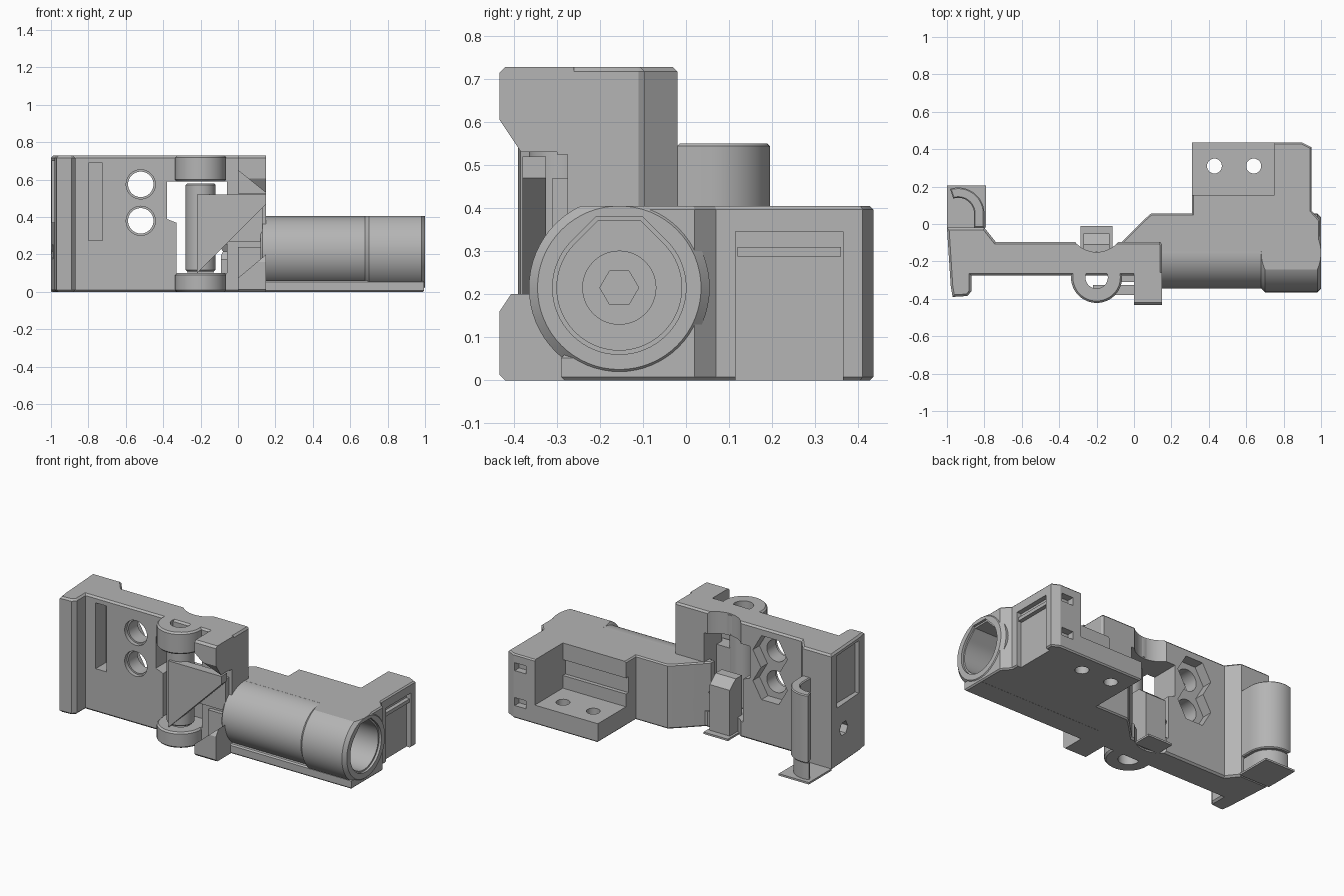
import bpy, bmesh, math
from mathutils import Matrix

old = bpy.data.objects.get("Cube")
if old:
    bpy.data.objects.remove(old, do_unlink=True)

grey = bpy.data.materials.new("matte grey")
grey.use_nodes = True
COLOUR = (0.46, 0.46, 0.46, 1)
grey.diffuse_color = COLOUR
grey.node_tree.nodes["Principled BSDF"].inputs["Base Color"].default_value = COLOUR


def prism(name, pts, lo, hi, axis="z", bevel=0):
    """Extrude an outline: z uses (x,y), y uses (x,z), x uses (y,z)."""
    place = {"z": lambda a, b, c: (a, b, c),
             "y": lambda a, b, c: (a, c, b),
             "x": lambda a, b, c: (c, a, b)}[axis]
    bm = bmesh.new()
    face = bm.faces.new([bm.verts.new(place(a, b, lo)) for a, b in pts])
    ext = bmesh.ops.extrude_face_region(bm, geom=[face])
    move = Matrix.Translation(place(0, 0, hi - lo))
    bmesh.ops.transform(bm, matrix=move,
                        verts=[v for v in ext["geom"] if isinstance(v, bmesh.types.BMVert)])
    bmesh.ops.recalc_face_normals(bm, faces=bm.faces)
    if bevel:
        k = "xyz".index(axis)
        rim = [e for e in bm.edges if abs(e.verts[0].co[k] - e.verts[1].co[k]) < 1e-5]
        bmesh.ops.bevel(bm, geom=rim, offset=bevel, segments=1, affect="EDGES")
    mesh = bpy.data.meshes.new(name)
    bm.to_mesh(mesh)
    bm.free()
    mesh.materials.append(grey)
    ob = bpy.data.objects.new(name, mesh)
    bpy.context.collection.objects.link(ob)
    return ob


def box(name, x, y, z, bevel=0):
    return prism(name, [(x[0], y[0]), (x[1], y[0]), (x[1], y[1]), (x[0], y[1])], *z, bevel=bevel)


def arc(cx, cy, r, a0=0, a1=360, n=48):
    steps = n if a1 - a0 == 360 else n + 1
    return [(cx + r * math.cos(math.radians(a0 + (a1 - a0) * i / n)),
             cy + r * math.sin(math.radians(a0 + (a1 - a0) * i / n))) for i in range(steps)]


def cut(target, *cutters):
    for c in cutters:
        c.hide_render = True
        mod = target.modifiers.new("cut", "BOOLEAN")
        mod.operation, mod.solver, mod.object = "DIFFERENCE", "EXACT", c
        bpy.context.view_layer.objects.active = target
        bpy.ops.object.modifier_apply(modifier=mod.name)
        bpy.data.objects.remove(c, do_unlink=True)


PIN = (-0.2, -0.285)       # vertical hinge axis (x, y)
AXLE = (-0.155, 0.215)     # barrel axis (y, z)


def axle_hole(r=0.045, n=6, lo=-1.1, hi=1.1):
    return prism("axle_cutter", arc(*AXLE, r, n=n), lo, hi, "x")


def pin_hole():
    return prism("pin_cutter", arc(*PIN, 0.06), -0.1, 0.9)


# Upright clamp plate with an end lip
plate = prism("clamp_plate", [(-1, -0.02), (-0.8, -0.02), (-0.74, -0.095), (0.14, -0.095),
              (0.15, -0.11), (0.15, -0.275), (-0.87, -0.275), (-0.87, -0.36), (-0.89, -0.385),
              (-0.97, -0.39), (-0.98, -0.33)], 0, 0.728, bevel=0.011)
cut(plate,
    prism("back_scoop", arc(-0.2, 0, 0.15), -0.1, 0.9),
    prism("hinge_window", [(-0.33, 0.1), (-0.06, 0.1), (-0.06, 0.59), (-0.38, 0.59),
          (-0.38, 0.39), (-0.33, 0.37)], -0.5, 0.1, "y"),
    prism("strap_slot", [(-0.8, 0.275), (-0.725, 0.275), (-0.725, 0.69), (-0.8, 0.69)],
          -0.4, -0.17, "y"),
    box("end_pocket", (-1.1, -0.955), (-0.32, -0.08), (0.37, 0.7)),
    axle_hole(lo=-1.1, hi=-0.2))
for z in (0.38, 0.575):
    cut(plate, prism("bolt_hole", arc(-0.52, z, 0.068), -0.5, 0.1, "y"),
        prism("counterbore", arc(-0.52, z, 0.078), -0.4, -0.25, "y"),
        prism("nut_pocket", arc(-0.52, z, 0.12, n=6), -0.16, 0.1, "y"))

# Hinge rings of the plate and the knuckle between them
for name, lo, hi in (("lower_hinge_ring", 0, 0.1), ("upper_hinge_ring", 0.59, 0.728)):
    ring = prism(name, arc(*PIN, 0.137), lo, hi, bevel=0.01)
    cut(ring, pin_hole())
knuckle = prism("hinge_knuckle", arc(*PIN, 0.08), 0.11, 0.58, bevel=0.008)
cut(knuckle, pin_hole())

# Latch jaws on the front of the plate
upper = prism("upper_jaw", [(-0.26, 0.728), (-0.42, 0.728), (-0.433, 0.715), (-0.433, 0.605),
              (-0.38, 0.525), (-0.26, 0.525)], 0, 0.15, "x")
cut(upper, prism("jaw_slope", [(-0.1, 0.4), (0.16, 0.4), (0.15, 0.53), (-0.1, 0.73)],
                 -0.6, -0.3, "y"))
lower = prism("lower_jaw", [(-0.26, 0), (-0.42, 0), (-0.433, 0.013), (-0.433, 0.16),
              (-0.38, 0.24), (-0.26, 0.24)], 0, 0.15, "x")
cut(lower, prism("jaw_slope", [(-0.1, 0.4), (0.16, 0.4), (0.15, 0.2), (-0.1, -0.01)],
                 -0.6, -0.3, "y"))
prism("web_triangle", [(-0.22, 0.1), (-0.22, 0.52), (0.15, 0.52), (0.15, 0.47)],
      -0.38, -0.325, "y")
hinge_leaf = box("hinge_leaf", (-0.2, 0.13), (-0.31, -0.22), (0.27, 0.47))
cut(hinge_leaf, pin_hole())

# Arm body with a stepped rear block
arm = prism("arm_body", [(-0.09, -0.12), (0.05, 0.02), (0.09, 0.055), (0.31, 0.055),
            (0.31, 0.435), (0.9, 0.435), (0.95, 0.41), (0.95, 0.07), (0.995, 0.02),
            (0.995, -0.155), (-0.09, -0.155)], 0, 0.405, bevel=0.008)
cut(arm, box("rear_step", (0.2, 0.75), (0.155, 0.6), (0.12, 0.6)),
    box("side_panel", (0.92, 1.1), (0.115, 0.365), (-0.1, 0.345)),
    prism("wall_groove", [(0.2, 0.2), (0.75, 0.2), (0.75, 0.3), (0.2, 0.3)], 0.13, 0.2, "y"))
for x in (0.43, 0.64):
    cut(arm, prism("screw_hole", arc(x, 0.31, 0.04, n=24), -0.1, 0.5))
for z in (0.08, 0.3):
    cut(arm, prism("rear_slot", [(0.81, z), (0.89, z), (0.89, z + 0.05), (0.81, z + 0.05)],
                   0.39, 0.6, "y"))
box("side_panel_rib", (0.915, 0.945), (0.12, 0.36), (0.288, 0.31))
base = box("arm_base", (0.13, 0.995), (-0.29, -0.14), (0, 0.06), bevel=0.008)

# Barrel in two steps, with a flat-topped bore and an axle socket
barrel = prism("barrel", arc(*AXLE, 0.19, n=64), 0.12, 0.7, "x", bevel=0.01)
collar = prism("barrel_collar", arc(*AXLE, 0.21, n=64), 0.68, 1, "x", bevel=0.02)
cut(collar, box("top_trim", (0.5, 1.2), (-0.5, 0.2), (0.405, 0.6)))
cy, cz = AXLE


def bore(r, lo):
    flat = r * 1.07
    side = r * math.sqrt(2) - flat
    return prism("bore_cutter", arc(cy, cz, r, 135, 405)
                 + [(cy + side, cz + flat), (cy - side, cz + flat)], lo, 1.1, "x")


for part in (arm, base, barrel, collar):
    cut(part, bore(0.145, 0.35), axle_hole(0.085, 48, 0.25), axle_hole())
    cut(part, bore(0.155, 0.985))

# Rear brace under the hinge
prism("rear_brace", [(-0.17, 0.01), (-0.05, 0.01), (-0.05, 0.3), (-0.11, 0.35), (-0.17, 0.35)],
      -0.27, -0.13, "x")
box("brace_foot", (-0.285, -0.115), (-0.13, -0.01), (0, 0.012))

# Curved rear post on a thin foot
def curved_wall(name, outer, inner, lo, hi):
    c = (-0.94, 0.055)
    outline = [(c[0] + outer, -0.02)] + arc(*c, outer, 0, 108, 20)
    outline += arc(*c, inner, 0, 108, 20)[::-1] + [(c[0] + inner, -0.02)]
    return prism(name, outline, lo, hi, bevel=0.006)


curved_wall("rear_post", 0.14, 0.085, 0.12, 0.55)
curved_wall("rear_post_stem", 0.125, 0.1, 0, 0.12)
box("rear_post_foot", (-1, -0.79), (-0.02, 0.205), (0, 0.012))

# Smooth the round parts, keep edges crisp
bpy.ops.object.select_all(action="DESELECT")
for ob in bpy.context.scene.objects:
    if ob.type == "MESH":
        ob.select_set(True)
        bpy.context.view_layer.objects.active = ob
bpy.ops.object.shade_smooth_by_angle(angle=math.radians(25))
